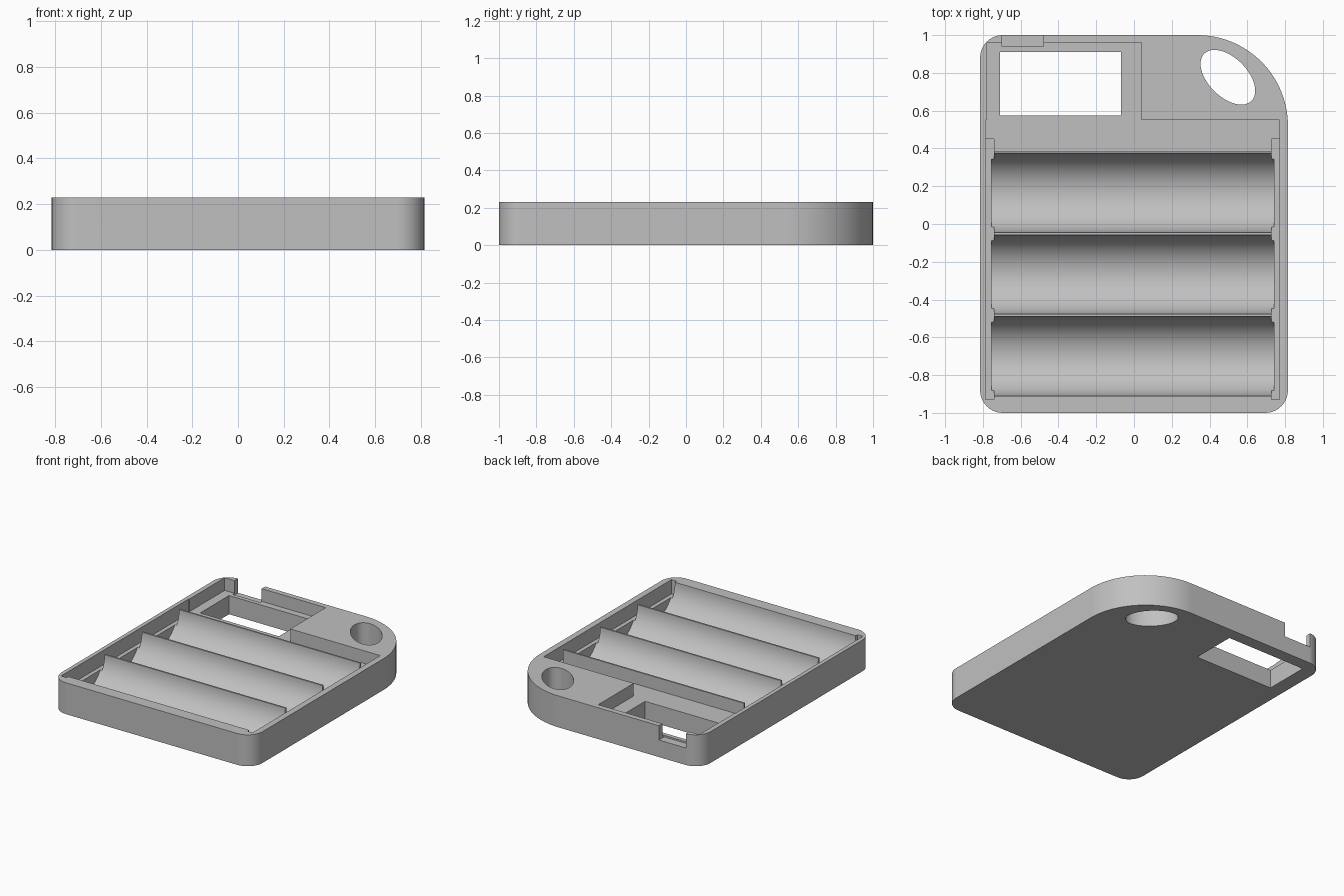
import bpy, bmesh, math

if "Cube" in bpy.data.objects:
    bpy.data.objects.remove(bpy.data.objects["Cube"])

H = 0.23          # tray height
TOP = 0.4         # cutters run past the rim to here

grey = bpy.data.materials.new("plain_grey")
grey.diffuse_color = (0.53, 0.53, 0.53, 1)
grey.use_nodes = True
grey.node_tree.nodes["Principled BSDF"].inputs["Base Color"].default_value = grey.diffuse_color


def prism(name, pts, z0, z1, round_bottom=0.0):
    """Extrude a counter-clockwise outline from z0 to z1."""
    bm = bmesh.new()
    base = [bm.verts.new((x, y, z0)) for x, y in pts]
    top = [bm.verts.new((x, y, z1)) for x, y in pts]
    bottom = bm.faces.new(base[::-1])
    bm.faces.new(top)
    n = len(pts)
    for i in range(n):
        j = (i + 1) % n
        bm.faces.new((base[i], base[j], top[j], top[i]))
    if round_bottom:
        bmesh.ops.bevel(bm, geom=list(bottom.edges), offset=round_bottom,
                        segments=4, profile=0.5, affect='EDGES')
    bmesh.ops.recalc_face_normals(bm, faces=bm.faces)
    me = bpy.data.meshes.new(name)
    bm.to_mesh(me)
    bm.free()
    me.materials.append(grey)
    ob = bpy.data.objects.new(name, me)
    bpy.context.collection.objects.link(ob)
    return ob


def box(name, x0, x1, y0, y1, z0, z1=TOP):
    return prism(name, [(x0, y0), (x1, y0), (x1, y1), (x0, y1)], z0, z1)


def arc(cx, cy, r, a0, n):
    """Quarter arc starting at a0 degrees."""
    return [(cx + r * math.cos(math.radians(a0 + 90 * i / n)),
             cy + r * math.sin(math.radians(a0 + 90 * i / n))) for i in range(n + 1)]


# Tray body: three small corners and one large one
R, B = 0.12, 0.48
outline = (arc(0.815 - R, -1 + R, R, 270, 10) + arc(0.815 - B, 1 - B, B, 0, 24)
           + arc(-0.815 + R, 1 - R, R, 90, 10) + arc(-0.815 + R, -1 + R, R, 180, 10))
tray = prism("tray_body", outline, 0, H, 0.02)

cutters = []

# Three half-round cell troughs, separated by thin ribs
for k in range(3):
    cy, r = 0.165 - 0.4325 * k, 0.21
    trough = prism("trough_cutter", [(cy + r * math.cos(2 * math.pi * i / 64),
                                      r * math.sin(2 * math.pi * i / 64))
                                     for i in range(64)], -0.755, 0.74)
    for v in trough.data.vertices:      # lay the cylinder along x
        y, z, x = v.co
        v.co = (x, y, z + H + 0.002)
    cutters.append(trough)

# Contact ledges beside the troughs
cutters.append(box("left_ledge_cutter", -0.785, -0.74, -0.93, 0.45, 0.125))
cutters.append(box("right_ledge_cutter", 0.727, 0.77, -0.93, 0.45, 0.125))

# L-shaped circuit compartment
cutters.append(prism("compartment_cutter",
                     [(-0.785, 0.387), (0.77, 0.387), (0.77, 0.55), (0.04, 0.55),
                      (0.04, 0.96), (-0.78, 0.96), (-0.78, 0.55), (-0.785, 0.55)],
                     0.137, TOP))

# Window through the floor, notch in the back wall
cutters.append(box("window_cutter", -0.71, -0.07, 0.575, 0.91, -0.1))
cutters.append(box("notch_cutter", -0.70, -0.48, 0.94, 1.1, 0.125))

# Slanted oval lanyard hole
a, b, c = 0.177, 0.103, math.sqrt(0.5)
oval = []
for i in range(48):
    t = 2 * math.pi * i / 48
    u, w = a * math.cos(t), b * math.sin(t)
    oval.append((0.497 + c * (u + w), 0.777 + c * (w - u)))
cutters.append(prism("lanyard_hole_cutter", oval, -0.1, TOP))

# Cut everything out of the body
bpy.context.view_layer.objects.active = tray
for cut in cutters:
    cut.hide_render = True
    mod = tray.modifiers.new("cut", 'BOOLEAN')
    mod.operation = 'DIFFERENCE'
    mod.solver = 'EXACT'
    mod.object = cut
    bpy.ops.object.modifier_apply(modifier=mod.name)
for cut in cutters:
    bpy.data.objects.remove(cut)

# Smooth curved walls, crisp edges
bpy.ops.object.select_all(action='DESELECT')
tray.select_set(True)
bpy.ops.object.shade_smooth_by_angle(angle=math.radians(30))
wn = tray.modifiers.new("flat_normals", 'WEIGHTED_NORMAL')
wn.keep_sharp = True
